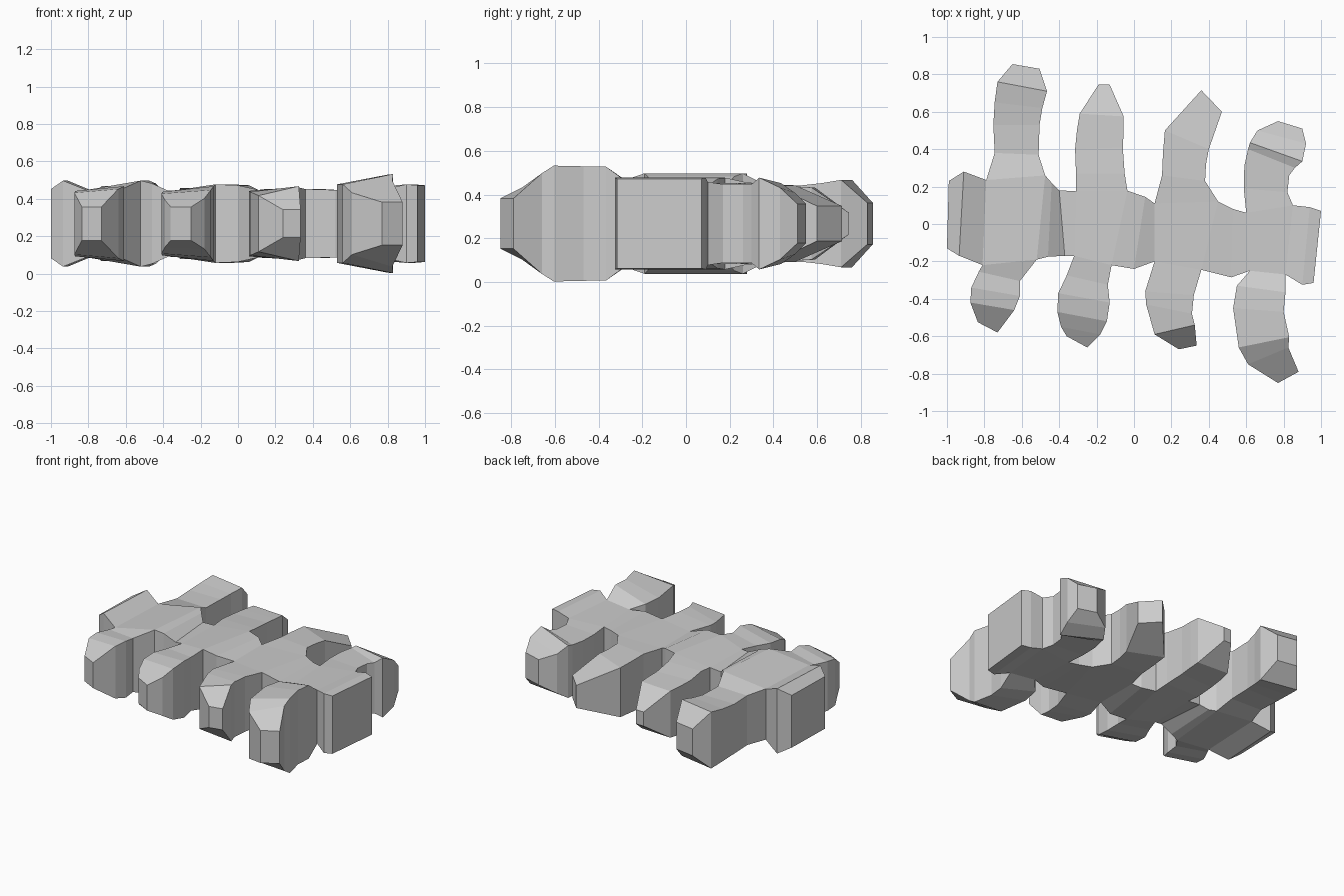
import bpy, bmesh

ZC = 0.267                      # height of the horizontal mid plane
bm = bmesh.new()


def column(x, y, h):
    """Lower and upper vertex at one outline point."""
    return bm.verts.new((x, y, ZC - h)), bm.verts.new((x, y, ZC + h))


def ring(a, b, ha, hb=None):
    """Four-sided cross-section between outline points a and b."""
    return column(*a, ha), column(*b, ha if hb is None else hb)


def cap(r):
    (a0, a1), (b0, b1) = r
    bm.faces.new((a0, b0, b1, a1))


def side(p, q):
    bm.faces.new((p[0], q[0], q[1], p[1]))


def bridge(r, s, front=True, back=True):
    """Join two sections; a side can stay open for a branch."""
    (a, b), (c, d) = r, s
    for k in (0, 1):
        bm.faces.new((a[k], b[k], d[k], c[k]))
    if front:
        side(a, c)
    if back:
        side(b, d)


# Central trunk: front point, back point, half height
trunk = [ring(*s) for s in (
    ((-1.00, -.13), (-.99, .23), .185),
    ((-.935, -.17), (-.91, .28), .23),
    ((-.81, -.22), (-.79, .235), .18),
    ((-.52, -.19), (-.475, .26), .23),
    ((-.46, -.175), (-.44, .22), .215),
    ((-.37, -.17), (-.40, .18), .175),
    ((-.32, -.17), (-.31, .175), .18),
    ((-.12, -.22), (-.035, .178), .21),
    ((.00, -.24), (.06, .145), .205),
    ((.11, -.20), (.11, .11), .18),
    ((.36, -.245), (.45, .12), .185),
    ((.52, -.285), (.53, .08), .18),
    ((.62, -.25), (.60, .06), .18),
    ((.81, -.27), (.85, .10), .19),
    ((.90, -.325), (.94, .09), .21),
    ((.96, -.315), (1.0, .07), .205),
)]
roots = (2, 6, 9, 12)           # trunk segments carrying branches
cap(trunk[0])
cap(trunk[-1])
for i in range(len(trunk) - 1):
    bridge(trunk[i], trunk[i + 1], i not in roots, i not in roots)

# Branches: left point, right point, left and right half height
back = (
    (((-.745, .38), (-.51, .37), .175), ((-.752, .53), (-.505, .53), .175),
     ((-.745, .65), (-.49, .62), .185), ((-.73, .76), (-.465, .71), .20),
     ((-.65, .855), (-.505, .83), .095)),
    (((-.31, .27), (-.05, .27), .19), ((-.315, .40), (-.06, .41), .175),
     ((-.305, .50), (-.055, .50), .17), ((-.29, .59), (-.055, .575), .165),
     ((-.19, .745), (-.13, .745), .05)),
    (((.15, .26), (.38, .23), .185), ((.155, .38), (.385, .32), .18),
     ((.165, .50), (.40, .40), .175), ((.36, .715), (.47, .60), .08)),
    (((.587, .19), (.82, .17), .18), ((.59, .31), (.83, .26), .18),
     ((.61, .40), (.86, .30), .18), ((.62, .435), (.90, .335), .185, .21),
     ((.66, .50), (.92, .43), .14, .165), ((.77, .55), (.90, .51), .09)),
)
front = (
    (((-.83, -.255), (-.61, -.305), .175, .19), ((-.87, -.34), (-.61, -.385), .175, .20),
     ((-.875, -.42), (-.64, -.46), .165, .185), ((-.835, -.525), (-.73, -.58), .09)),
    (((-.36, -.275), (-.14, -.325), .175, .19), ((-.405, -.37), (-.13, -.42), .17, .20),
     ((-.41, -.47), (-.145, -.52), .16, .18), ((-.39, -.55), (-.18, -.59), .125, .135),
     ((-.36, -.60), (-.25, -.66), .09)),
    (((.06, -.36), (.32, -.38), .175, .195), ((.065, -.43), (.31, -.48), .17, .195),
     ((.11, -.59), (.325, -.54), .15, .20), ((.24, -.67), (.335, -.65), .075)),
    (((.55, -.33), (.81, -.365), .205, .26), ((.53, -.45), (.80, -.47), .21, .262),
     ((.56, -.66), (.83, -.605), .21, .265), ((.61, -.75), (.825, -.66), .165, .23),
     ((.77, -.85), (.88, -.79), .115)),
)
for k, limbs in enumerate((front, back)):
    for i, sections in zip(roots, limbs):
        prev = (trunk[i][k], trunk[i + 1][k])
        for s in sections:
            nxt = ring(*s)
            bridge(prev, nxt)
            prev = nxt
        cap(prev)

bmesh.ops.recalc_face_normals(bm, faces=bm.faces)
mesh = bpy.data.meshes.new("branching_root")
bm.to_mesh(mesh)
bm.free()
bpy.context.collection.objects.link(bpy.data.objects.new("branching_root", mesh))
